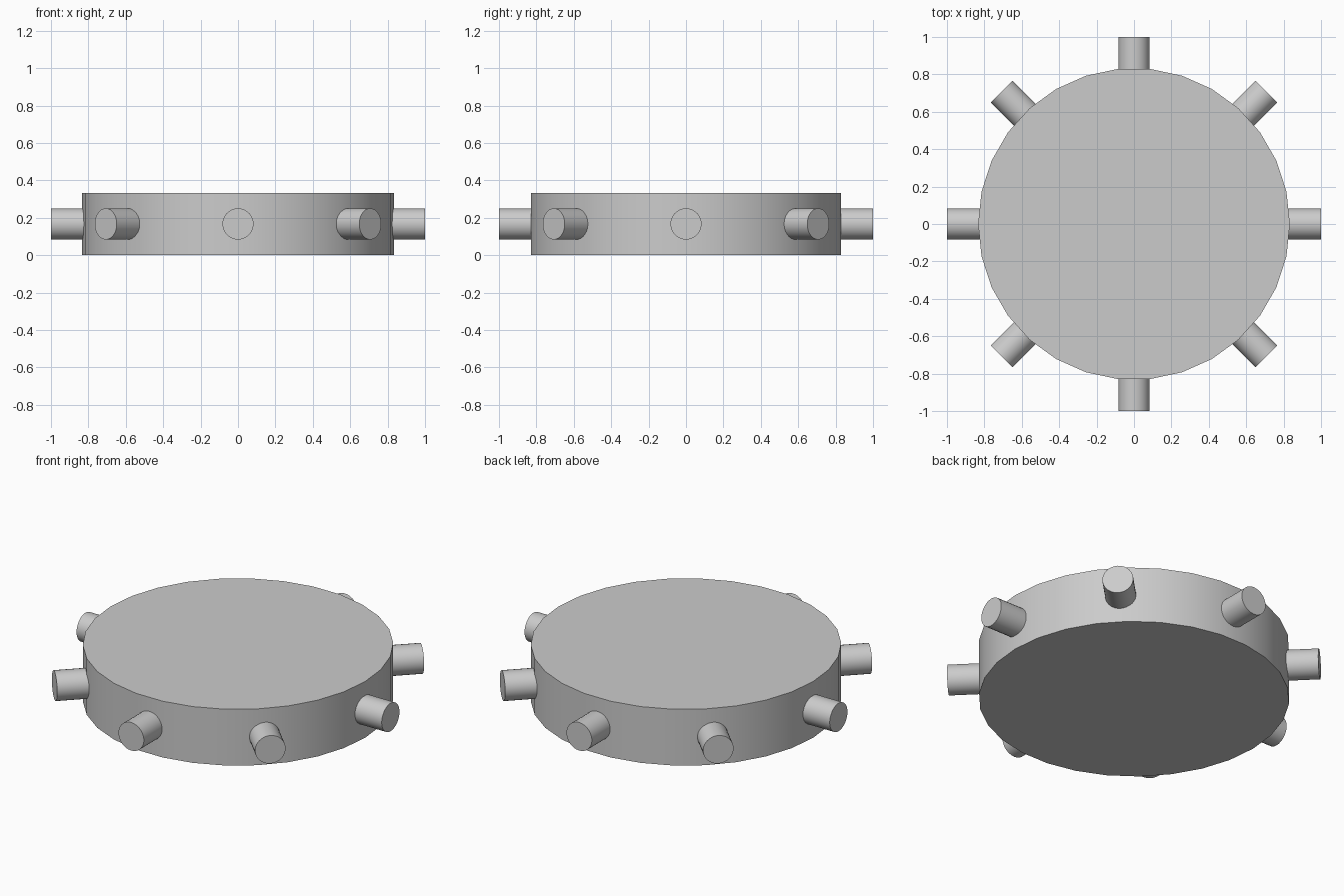
import bpy, bmesh
from math import cos, sin, pi, radians
from mathutils import Matrix

if "Cube" in bpy.data.objects:
    bpy.data.objects.remove(bpy.data.objects["Cube"])

SIDES = 30


def cylinder(name, radius, z0, z1, matrix=Matrix()):
    """Capped prism along local z, first corner on local +x."""
    bm = bmesh.new()
    ring = [bm.verts.new((radius * cos(2 * pi * i / SIDES),
                          radius * sin(2 * pi * i / SIDES), z0)) for i in range(SIDES)]
    base = bm.faces.new(ring)
    top = bmesh.ops.extrude_face_region(bm, geom=[base], use_keep_orig=True)["geom"]
    verts = [g for g in top if isinstance(g, bmesh.types.BMVert)]
    bmesh.ops.translate(bm, verts=verts, vec=(0, 0, z1 - z0))
    bmesh.ops.recalc_face_normals(bm, faces=bm.faces)
    bm.transform(matrix)
    mesh = bpy.data.meshes.new(name)
    bm.to_mesh(mesh)
    bm.free()
    obj = bpy.data.objects.new(name, mesh)
    bpy.context.collection.objects.link(obj)
    # Smooth wall, sharp rims
    bpy.ops.object.select_all(action='DESELECT')
    obj.select_set(True)
    bpy.context.view_layer.objects.active = obj
    bpy.ops.object.shade_smooth_by_angle(angle=radians(30))
    return obj


# Main wheel body
cylinder("wheel_disc", 0.8333, 0.0, 0.3333)

# Eight radial pegs around the rim, partly sunk into the disc
for k in range(8):
    m = (Matrix.Translation((0, 0, 0.1667))
         @ Matrix.Rotation(k * pi / 4, 4, 'Z')
         @ Matrix.Rotation(pi / 2, 4, 'Y'))
    cylinder(f"rim_peg_{k + 1}", 0.0833, 0.6667, 1.0, m)
